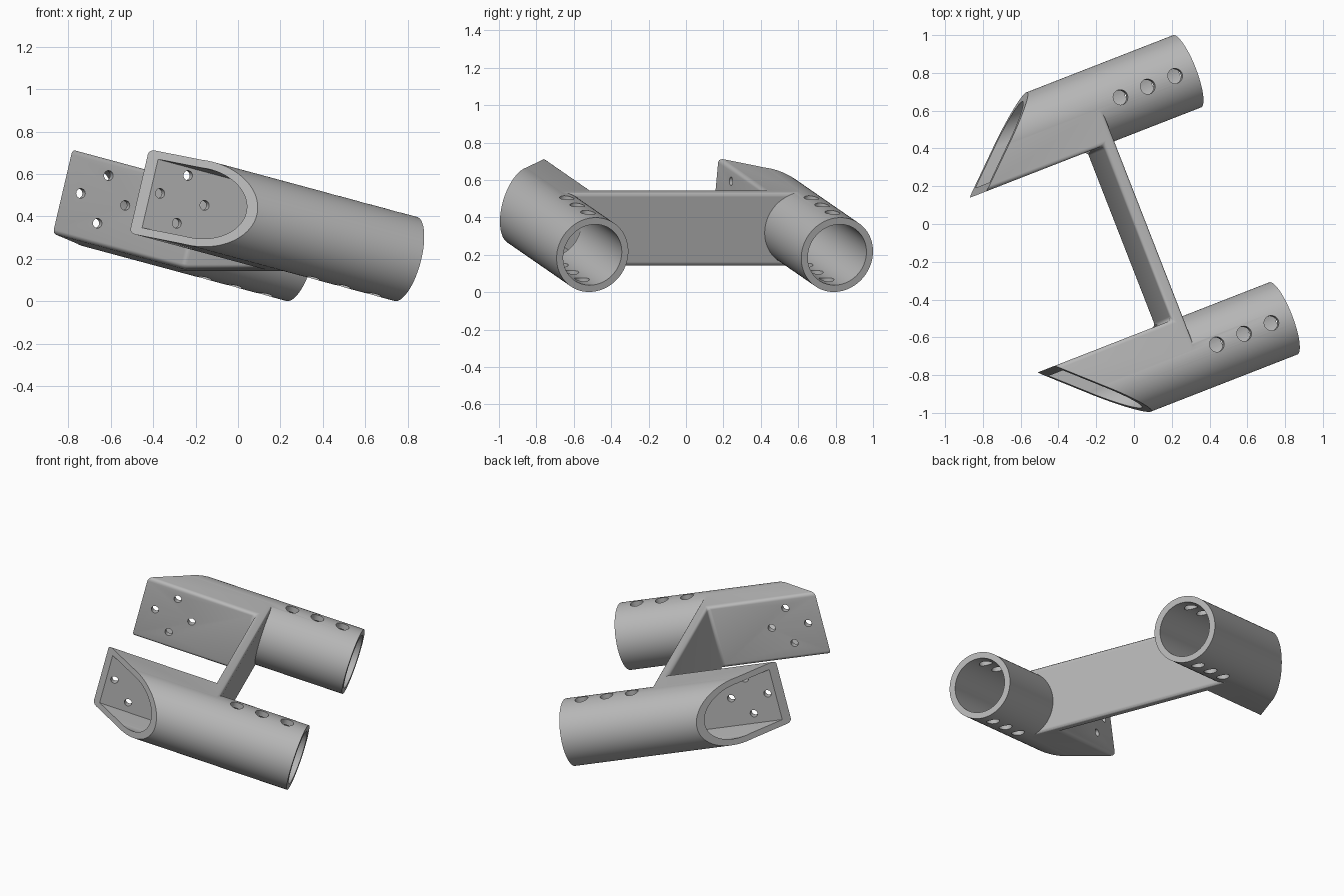
import bpy, bmesh, math
from mathutils import Matrix, Vector

cube = bpy.data.objects.get("Cube")
if cube:
    bpy.data.objects.remove(cube, do_unlink=True)

R, BORE = 0.205, 0.1675      # tube radii
ARM = 0.702                  # tube axis offset from the middle
WALL = 0.496                 # outer face of the mounting walls
PLATE_BACK, PLATE_FRONT = -0.62, -0.555

grey = bpy.data.materials.new("plain grey")
grey.use_nodes = True
grey.diffuse_color = (0.48, 0.48, 0.48, 1)
grey.node_tree.nodes["Principled BSDF"].inputs["Base Color"].default_value = (0.48, 0.48, 0.48, 1)


def make_object(name, bm):
    bmesh.ops.recalc_face_normals(bm, faces=bm.faces)
    mesh = bpy.data.meshes.new(name)
    bm.to_mesh(mesh)
    bm.free()
    mesh.materials.append(grey)
    ob = bpy.data.objects.new(name, mesh)
    bpy.context.collection.objects.link(ob)
    return ob


def rod(name, start, end, radius, sides):
    """Cylinder between two points."""
    start, end = Vector(start), Vector(end)
    axis = end - start
    turn = axis.to_track_quat('Z', 'Y').to_matrix().to_4x4()
    bm = bmesh.new()
    bmesh.ops.create_cone(bm, cap_ends=True, segments=sides, radius1=radius, radius2=radius,
                          depth=axis.length, matrix=Matrix.Translation((start + end) / 2) @ turn)
    return make_object(name, bm)


def prism(name, plan, half, round_rule=None):
    """Extrude a plan outline up and down, rounding edges picked by a rule."""
    bm = bmesh.new()
    face = bm.faces.new([bm.verts.new((x, y, -half)) for x, y in plan])
    new = bmesh.ops.extrude_face_region(bm, geom=[face])["geom"]
    for v in new:
        if isinstance(v, bmesh.types.BMVert):
            v.co.z = half
    bmesh.ops.recalc_face_normals(bm, faces=bm.faces)
    if round_rule:
        edges = [e for e in bm.edges if round_rule(e)]
        bmesh.ops.bevel(bm, geom=edges, offset=0.022, segments=5, profile=0.5, affect='EDGES')
    return make_object(name, bm)


def combine(body, tool, operation):
    mod = body.modifiers.new(operation, 'BOOLEAN')
    mod.operation, mod.solver, mod.object = operation, 'EXACT', tool
    bpy.context.view_layer.objects.active = body
    bpy.ops.object.modifier_apply(modifier=mod.name)
    bpy.data.objects.remove(tool, do_unlink=True)


def rounded(e):
    a, b = (v.co for v in e.verts)
    mid = (a + b) / 2
    if abs(a.z - b.z) > 0.1:                       # inner corners of plate and walls
        return abs(mid.x - PLATE_BACK) < 0.01
    return abs(mid.y) < 0.7 and mid.x > -1.39


# Connecting plate with the two mounting walls, as one U-shaped block
far, deep = -1.4, ARM + 0.017
block = [(PLATE_FRONT, -deep), (PLATE_FRONT, deep), (far, deep), (far, WALL),
         (PLATE_BACK, WALL), (PLATE_BACK, -WALL), (far, -WALL), (far, -deep)]
body = prism("twin_tube_bracket", block, R - 0.001, rounded)

for s in (-1, 1):
    y = s * ARM
    # Outer tube
    combine(body, rod("tube", (-1.4, y, 0), (0, y, 0), R, 96), 'UNION')

for s in (-1, 1):
    y = s * ARM
    # Bore and the squared pocket behind the mounting wall
    combine(body, rod("bore", (-1.6, y, 0), (0.1, y, 0), BORE, 96), 'DIFFERENCE')
    inner = s * (WALL + 0.038)
    pocket = [(-1.6, inner), (PLATE_BACK, inner), (PLATE_BACK, y + s * 0.01), (-1.6, y + s * 0.01)]
    combine(body, prism("pocket", pocket, BORE - 0.001), 'DIFFERENCE')
    # Slanted end cut
    cut = [(-0.421, s * 1.307), (-1.415, s * 0.397), (-2, s * 0.397), (-2, s * 1.307)]
    combine(body, prism("end_cut", cut, 0.5), 'DIFFERENCE')
    # Clamp holes through the top and bottom of the tube
    for x in (-0.44, -0.28, -0.12):
        combine(body, rod("clamp_hole", (x, y, -0.4), (x, y, 0.4), 0.04, 32), 'DIFFERENCE')
    # Four screw holes through the mounting wall
    for k in range(4):
        a = k * math.pi / 2
        x, z = -1.1 + 0.116 * math.cos(a), 0.013 + 0.116 * math.sin(a)
        combine(body, rod("screw_hole", (x, s * 0.4, z), (x, s * 0.6, z), 0.023, 24), 'DIFFERENCE')

# Tilt, turn and stand the bracket
body.data.transform(Matrix.Translation((0.535, 0.154, 0.2))
                    @ Matrix.Rotation(math.radians(21.3), 4, 'Z')
                    @ Matrix.Rotation(math.radians(14.1), 4, 'Y'))
bpy.ops.object.select_all(action='DESELECT')
body.select_set(True)
bpy.context.view_layer.objects.active = body
bpy.ops.object.shade_smooth_by_angle(angle=math.radians(30))
